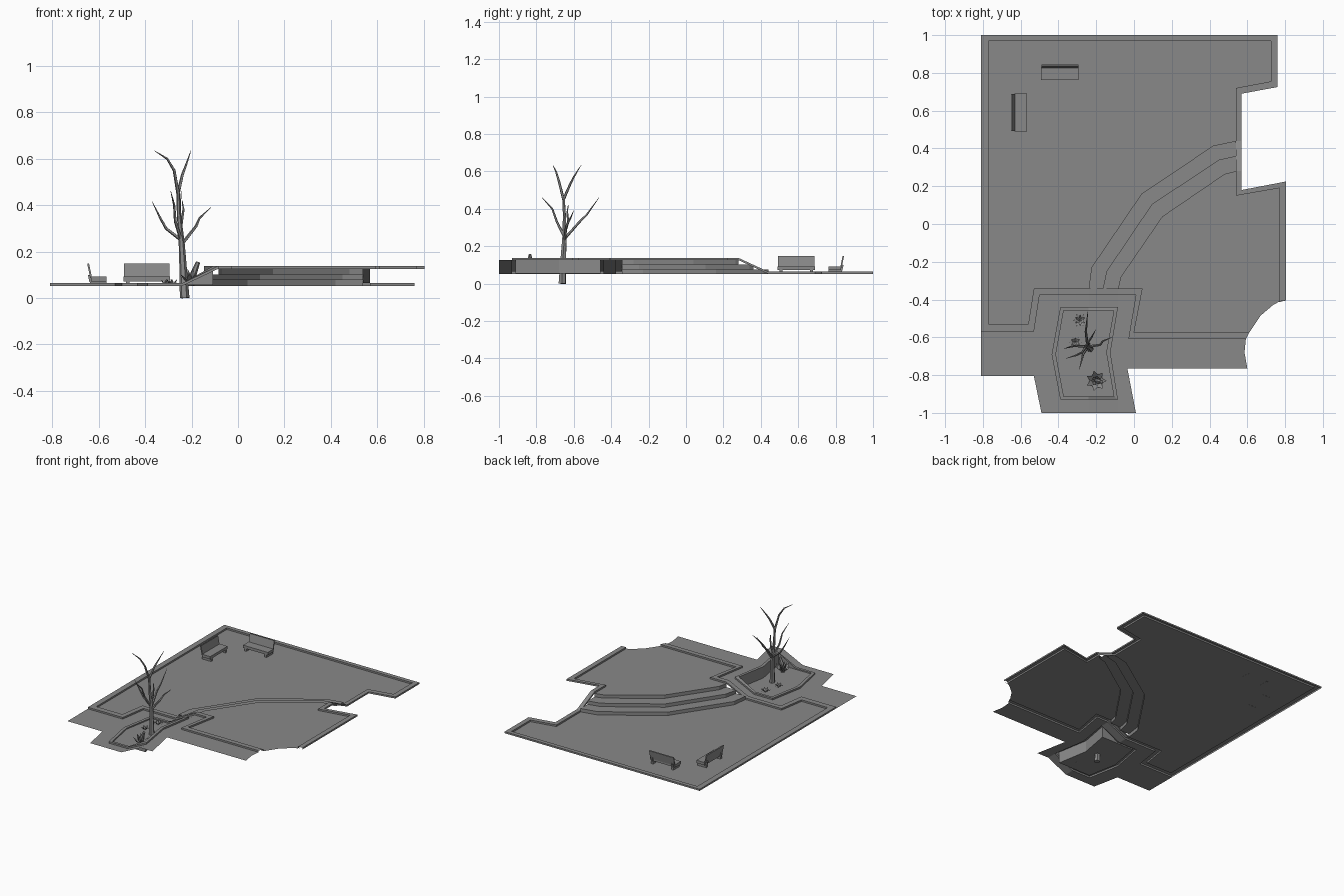
import bpy, bmesh, math
from mathutils import Vector, Matrix

if "Cube" in bpy.data.objects:
    bpy.data.objects.remove(bpy.data.objects["Cube"])

LOW, HIGH, CURB, SOIL = 0.052, 0.126, 0.012, 0.055
RISE = (HIGH - LOW) / 3

grey = bpy.data.materials.new("stone_grey")
grey.diffuse_color = (0.25, 0.25, 0.25, 1)
grey.use_nodes = True
grey.node_tree.nodes["Principled BSDF"].inputs["Base Color"].default_value = grey.diffuse_color


def finish(name, bm, recalc=False):
    bmesh.ops.remove_doubles(bm, verts=bm.verts, dist=1e-5)
    if recalc:
        bmesh.ops.recalc_face_normals(bm, faces=bm.faces)
    me = bpy.data.meshes.new(name)
    bm.to_mesh(me)
    bm.free()
    me.materials.append(grey)
    ob = bpy.data.objects.new(name, me)
    bpy.context.collection.objects.link(ob)
    return ob


def ramp(x):
    """Ground height beside the steps, rising from left to right."""
    t = min(1, max(0, (x + 0.24) / 0.155))
    return LOW + (HIGH - LOW) * t


def face(bm, pts):
    f = bm.faces.new([bm.verts.new(p) for p in pts])
    f.normal_update()
    return f


def flat(name, pts, height):
    """Upward facing sheet; height is a number or a function of x."""
    bm = bmesh.new()
    h = height if callable(height) else (lambda x: height)
    f = face(bm, [(x, y, h(x)) for x, y in pts])
    if f.normal.z < 0:
        f.normal_flip()
    bmesh.ops.triangulate(bm, faces=bm.faces[:])
    return finish(name, bm)


def strip(bm, a, b):
    for i in range(len(a) - 1):
        face(bm, [a[i], a[i + 1], b[i + 1], b[i]])


# Step edges, lowest first
edges = [
    [(-.24, -.342), (-.225, -.23), (.04, .16), (.42, .415), (.54, .44)],
    [(-.165, -.342), (-.145, -.25), (.095, .105), (.45, .34), (.54, .36)],
    [(-.085, -.342), (-.07, -.28), (.15, .04), (.48, .265), (.54, .28)],
]

# Lower and upper plaza floors
flat("lower_plaza", edges[0] + [(.54, .72), (.725, .755), (.725, .97), (-.77, .97),
     (-.77, -.53), (-.56, -.53), (-.53, -.342)], LOW)
flat("upper_plaza", edges[2] + [(.54, .15), (.77, .19), (.77, -.41), (.735, -.43),
     (.67, -.485), (.61, -.575), (.0, -.575), (.045, -.342)], HIGH)
flat("corner_edge", [(.77, -.41), (.805, -.405), (.76, -.415)], HIGH)

# Risers and treads
bm = bmesh.new()
for k, line in enumerate(edges):
    lo = [(x, y, LOW + k * RISE) for x, y in line]
    hi = [(x, y, LOW + (k + 1) * RISE) for x, y in line]
    strip(bm, hi, lo)
    if k < 2:
        strip(bm, [(x, y, hi[0][2]) for x, y in edges[k + 1]], hi)
for f in bm.faces:
    f.normal_update()
    n = f.normal
    if n.z < -.5 or (abs(n.z) < .5 and n.y - n.x < 0):
        f.normal_flip()
finish("steps", bm)

# Curb around the plazas: outer xy, inner xy, ground height
curb = [
    (.805, -.405, .77, -.41, HIGH), (.805, .225, .77, .19, HIGH),
    (.57, .18, .54, .15, HIGH), (.57, .28, .54, .28, HIGH),
    (.57, .44, .54, .44, LOW), (.57, .69, .54, .72, LOW),
    (.76, .725, .725, .755, LOW), (.76, 1, .725, .97, LOW),
    (-.81, 1, -.77, .97, LOW), (-.81, -.57, -.77, -.53, LOW),
    (-.53, -.57, -.56, -.53, LOW), (-.50, -.375, -.53, -.342, LOW),
    (-.24, -.375, -.24, -.342, LOW), (-.085, -.375, -.085, -.342, HIGH),
    (.01, -.375, .045, -.342, HIGH), (-.03, -.61, .0, -.575, HIGH),
    (.592, -.61, .61, -.575, HIGH),
]


def build_curb(name, rows, inner_floor=None):
    """Open-bottomed kerb: outer side, top and inner side."""
    bm = bmesh.new()
    a = [(r[0], r[1], r[4]) for r in rows]
    b = [(r[0], r[1], r[4] + CURB) for r in rows]
    c = [(r[2], r[3], r[4] + CURB) for r in rows]
    d = [(r[2], r[3], r[4] if inner_floor is None else inner_floor) for r in rows]
    for p, q in ((a, b), (b, c), (c, d)):
        strip(bm, p, q)
    bmesh.ops.remove_doubles(bm, verts=bm.verts, dist=1e-5)
    bmesh.ops.recalc_face_normals(bm, faces=bm.faces)
    bm.normal_update()
    if sum(f.normal.z * f.calc_area() for f in bm.faces) < 0:
        bmesh.ops.reverse_faces(bm, faces=bm.faces[:])
    finish(name, bm)


build_curb("plaza_curb", curb)

# Walkway around the planter, with sloping middle pieces
flat("lower_walkway", [(-.81, -.57), (-.81, -.805), (-.53, -.805), (-.49, -1), (-.24, -1),
     (-.24, -.93), (-.39, -.93), (-.436, -.69), (-.39, -.44), (-.24, -.44),
     (-.24, -.375), (-.5, -.375), (-.53, -.57)], LOW)
flat("upper_walkway", [(-.085, -.375), (.01, -.375), (-.03, -.61), (.592, -.61), (.585, -.68),
     (.6, -.765), (-.035, -.765), (.01, -1), (-.085, -1), (-.085, -.93),
     (-.125, -.68), (-.085, -.44)], HIGH)
for label, y0, y1 in (("back_ramp", -.44, -.375), ("front_ramp", -1, -.93)):
    flat(label, [(-.24, y0), (-.085, y0), (-.085, y1), (-.24, y1)], ramp)

# Planter rim, walls and soil
rim = [
    (-.39, -.44, -.372, -.458, LOW), (-.24, -.44, -.24, -.458, LOW),
    (-.085, -.44, -.107, -.458, HIGH), (-.125, -.68, -.147, -.68, HIGH),
    (-.085, -.93, -.107, -.912, HIGH), (-.24, -.93, -.24, -.912, LOW),
    (-.39, -.93, -.372, -.912, LOW), (-.436, -.69, -.414, -.69, LOW),
]
build_curb("planter_wall", rim + rim[:1], SOIL)
flat("planter_soil", [(r[2], r[3]) for r in rim], SOIL)


# Tree: tapered limbs swept along short paths
def limb(bm, pts, radii, sides=6):
    pts = [Vector(p) for p in pts]
    rings = []
    for i, (p, r) in enumerate(zip(pts, radii)):
        t = (pts[min(i + 1, len(pts) - 1)] - pts[max(i - 1, 0)]).normalized()
        u = t.cross(Vector((.1, 1, 0))).normalized()
        v = t.cross(u)
        rings.append([bm.verts.new(p + r * (math.cos(k * math.tau / sides) * u +
                      math.sin(k * math.tau / sides) * v)) for k in range(sides)])
    for a, b in zip(rings, rings[1:]):
        for k in range(sides):
            n = (k + 1) % sides
            bm.faces.new((a[k], a[n], b[n], b[k]))
    bm.faces.new(rings[0])
    bm.faces.new(rings[-1])


bm = bmesh.new()
limb(bm, [(-.23, -.662, 0), (-.235, -.658, .1), (-.243, -.65, .24), (-.255, -.65, .36),
          (-.258, -.655, .47)], (.021, .017, .013, .009, .007))
for path in (
    [(-.245, -.65, .25), (-.31, -.645, .30), (-.335, -.65, .345), (-.37, -.66, .415)],
    [(-.243, -.65, .23), (-.18, -.64, .31), (-.165, -.62, .345), (-.117, -.60, .39)],
    [(-.245, -.65, .24), (-.255, -.57, .33), (-.25, -.53, .37), (-.245, -.465, .46)],
    [(-.245, -.65, .25), (-.27, -.69, .33), (-.275, -.715, .40), (-.29, -.77, .46)],
    [(-.25, -.65, .27), (-.243, -.63, .33), (-.235, -.635, .38), (-.24, -.63, .42)],
    [(-.258, -.655, .45), (-.275, -.68, .55), (-.305, -.695, .60), (-.36, -.712, .635)],
    [(-.258, -.655, .45), (-.24, -.62, .53), (-.225, -.60, .57), (-.203, -.56, .635)],
):
    limb(bm, path, (.008, .0065, .005, .001), 5)
finish("bare_tree", bm, True)


# Planter plants: rosettes of folded pointed leaves
def plant(name, x, y, length, tilts, count):
    bm = bmesh.new()
    for j, tilt in enumerate(tilts):
        for k in range(count):
            a = (k + j * .5) * math.tau / count
            out = Vector((math.cos(a), math.sin(a), 0))
            side = Vector((-out.y, out.x, 0)) * length * .2
            d = out * math.cos(tilt) + Vector((0, 0, math.sin(tilt)))
            base = Vector((x, y, SOIL))
            mid, tip = base + d * length * .55, base + d * length
            mid.z -= .004
            face(bm, [base, mid - side, tip, mid])
            face(bm, [base, mid, tip, mid + side])
    finish(name, bm)


plant("low_plant_back", -.285, -.51, .04, (.3, .8), 6)
plant("low_plant_middle", -.31, -.625, .035, (.3, .8), 6)
plant("tall_plant", -.2, -.83, .075, (.75, 1.2), 7)
bm = bmesh.new()
limb(bm, [(-.2, -.83, SOIL), (-.19, -.832, .11), (-.172, -.835, .155)], (.012, .014, .009))
finish("plant_stem", bm, True)


# Benches, modelled facing -y and then turned
def bench(name, x, y, turn):
    bm = bmesh.new()

    def box(cx, cy, cz, sx, sy, sz, lean=0):
        m = Matrix.Translation((cx, cy, cz)) @ Matrix.Rotation(lean, 4, 'X')
        bmesh.ops.create_cube(bm, size=1, matrix=m @ Matrix.Diagonal((sx, sy, sz, 1)))
    box(0, -.007, .082, .2, .066, .02)
    box(0, .033, .118, .196, .008, .062, -.2)
    for s in (-1, 1):
        box(s * .082, -.004, .0615, .016, .072, .021)
        box(s * .082, .032, .085, .014, .01, .03, -.2)
    bm.transform(Matrix.Translation((x, y, 0)) @ Matrix.Rotation(turn, 4, 'Z'))
    finish(name, bm)


bench("back_bench", -.393, .802, 0)
bench("side_bench", -.607, .59, math.pi / 2)
